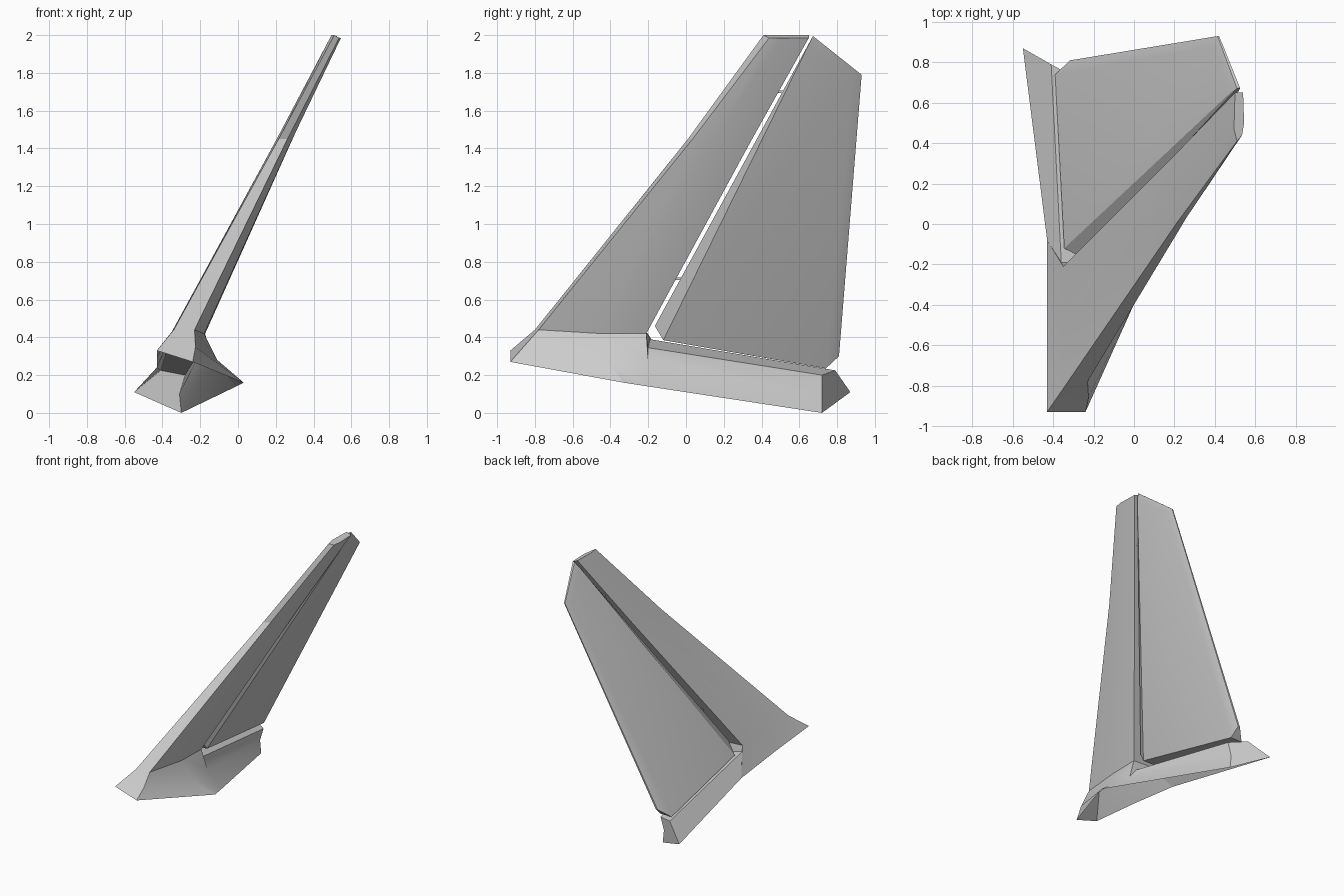
import bpy, bmesh
from mathutils import Vector

if "Cube" in bpy.data.objects:
    bpy.data.objects.remove(bpy.data.objects["Cube"])


def finish(name, bm, angle=0.5):
    bmesh.ops.remove_doubles(bm, verts=bm.verts, dist=0.0005)
    bmesh.ops.recalc_face_normals(bm, faces=bm.faces)
    me = bpy.data.meshes.new(name)
    bm.to_mesh(me)
    bm.free()
    ob = bpy.data.objects.new(name, me)
    bpy.context.collection.objects.link(ob)
    bpy.ops.object.select_all(action='DESELECT')
    ob.select_set(True)
    bpy.context.view_layer.objects.active = ob
    bpy.ops.object.shade_smooth_by_angle(angle=angle)
    return ob


def face(bm, pts):
    return bm.faces.new([bm.verts.new(p) for p in pts])


def plane_x(z):
    # the fin leans outward
    return 0.52 + (z - 2.0) * 0.4875


# Fin and flared root fairing, one shell, open underneath
# stations: left foot, left shoulder, right shoulder, right fillet, right foot
nose = [(-.43, -.93, .33), (-.34, -.80, .44), (-.23, -.78, .44), (-.225, -.86, .35), (-.24, -.93, .27)]
bulge = [(-.43, -.50, .29), (-.35, -.50, .43), (-.18, -.45, .42), (-.11, -.42, .28), (.03, -.33, .16)]
slot = [(-.43, -.08, .24), (-.35, -.21, .43), (-.175, -.21, .42), (-.13, -.20, .27), (-.01, -.20, .14)]
shelf = [slot[0], (-.36, -.19, .39), (-.19, -.20, .345), slot[3], slot[4]]
tail = [(-.55, .87, .11), (-.41, .79, .225), (-.28, .72, .20), (-.31, .72, .10), (-.30, .72, .0)]

bm = bmesh.new()
for a, b, strips in ((nose, bulge, (0, 2, 3)), (bulge, slot, (0, 2, 3)),
                     (slot, shelf, (0, 1, 2)), (shelf, tail, (0, 1, 2, 3))):
    for i in strips:
        face(bm, (a[i], a[i + 1], b[i + 1], b[i]))
face(bm, nose)
face(bm, tail)

# fin rings: left side front to back, then right side back to front
root = [nose[1], bulge[1], slot[1], slot[2], bulge[2], nose[2]]
mid = [(.215, .01, 1.45), (.205, .13, 1.45), (.21, .35, 1.45),
       (.288, .35, 1.45), (.288, .15, 1.45), (.262, .035, 1.45)]
tip = [(.51, .41, 2.0), (.495, .47, 2.0), (.50, .65, 2.0),
       (.54, .65, 1.985), (.545, .50, 1.985), (.535, .44, 1.985)]
for a, b in ((root, mid), (mid, tip)):
    for i in range(6):
        j = (i + 1) % 6
        face(bm, (a[i], a[j], b[j], b[i]))
face(bm, tip)
finish("fin_with_root_fairing", bm)

# Rudder: two tapered skins meeting a bevelled rim
skin = [(-.12, .385, .078), (.65, 1.95, .018), (.88, 1.78, .014), (.74, .235, .050)]
rim = [(-.165, .46, .03), (.672, 1.995, .008), (.93, 1.79, .004), (.81, .30, .008)]


def side(loop, s):
    return [Vector((plane_x(z) + s * t, y, z)) for y, z, t in loop]


bm = bmesh.new()
loops = [side(skin, -1), side(rim, -1), side(rim, 1), side(skin, 1)]
for a, b in zip(loops, loops[1:]):
    for i in range(3):
        face(bm, (a[i], a[i + 1], b[i + 1], b[i]))
face(bm, loops[0])
face(bm, loops[3])
# flat bottom with small end corners
face(bm, (loops[0][0], loops[0][3], loops[3][3], loops[3][0]))
for k in (0, 3):
    face(bm, [lp[k] for lp in loops])
finish("rudder", bm)

# Hinge pins bridging the gap
for n, (y, z) in enumerate(((-.035, .71), (.50, 1.70))):
    bm = bmesh.new()
    bmesh.ops.create_cube(bm, size=1)
    bmesh.ops.scale(bm, vec=(.015, .06, .015), verts=bm.verts)
    bmesh.ops.translate(bm, vec=(plane_x(z), y, z), verts=bm.verts)
    finish(f"hinge_{n + 1}", bm)
